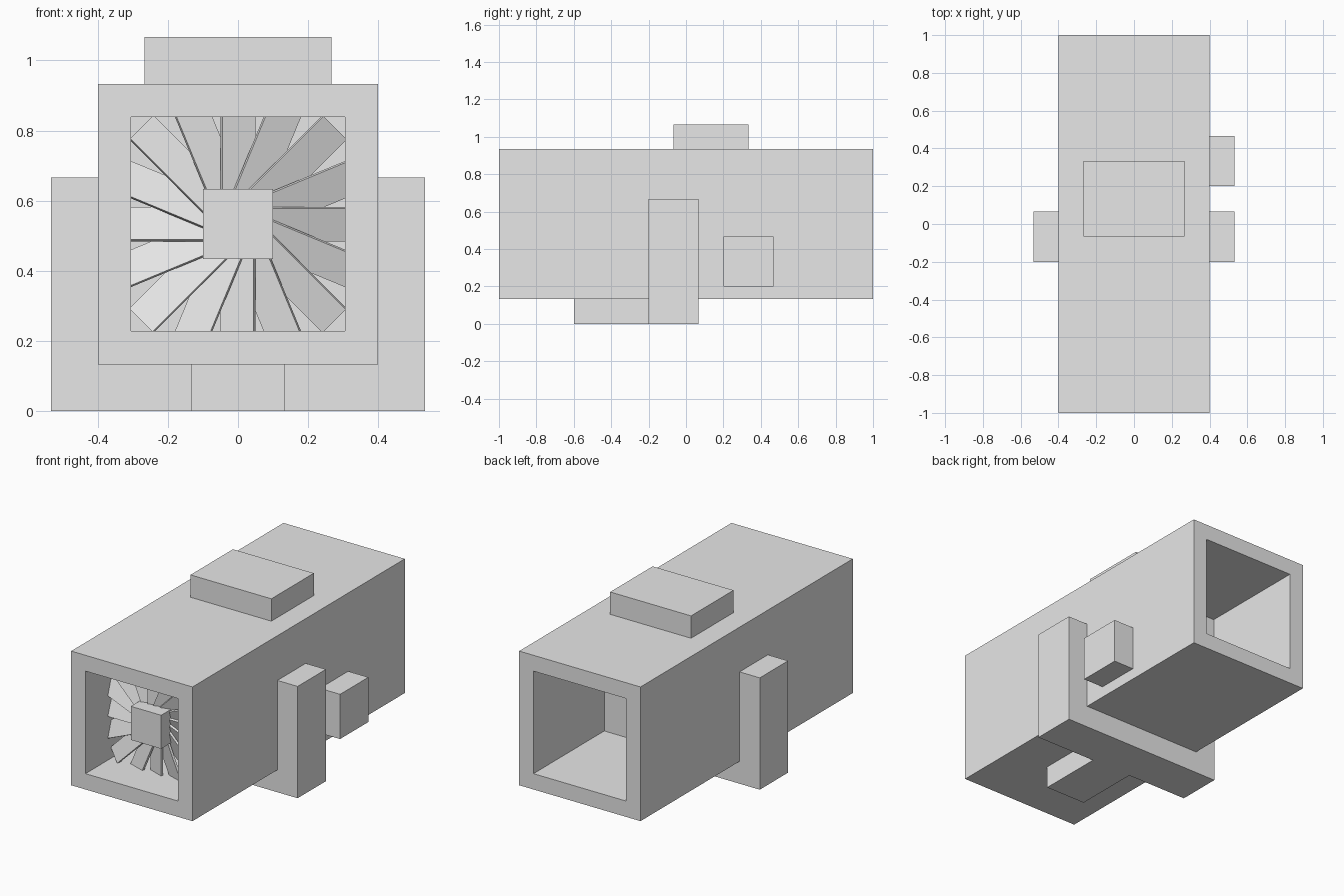
import bpy, bmesh, math
from mathutils import Matrix, Vector

if "Cube" in bpy.data.objects:
    bpy.data.objects.remove(bpy.data.objects["Cube"], do_unlink=True)

grey = bpy.data.materials.new("light_grey")
grey.use_nodes = True
grey.diffuse_color = (0.8, 0.8, 0.8, 1)
grey.node_tree.nodes["Principled BSDF"].inputs["Base Color"].default_value = (0.8, 0.8, 0.8, 1)

U = 1 / 15  # design unit: the body is 30 units long


def finish(name, bm):
    bmesh.ops.recalc_face_normals(bm, faces=bm.faces)
    mesh = bpy.data.meshes.new(name)
    bm.to_mesh(mesh)
    bm.free()
    mesh.materials.append(grey)
    obj = bpy.data.objects.new(name, mesh)
    bpy.context.collection.objects.link(obj)
    return obj


def add_box(bm, lo, hi, turn=Matrix()):
    lo, hi = Vector(lo), Vector(hi)
    place = Matrix.Translation((lo + hi) / 2) @ Matrix.Diagonal((*(hi - lo), 1))
    return bmesh.ops.create_cube(bm, size=1, matrix=turn @ place)


def box(name, lo, hi):
    bm = bmesh.new()
    add_box(bm, Vector(lo) * U, Vector(hi) * U)
    return finish(name, bm)


# Body with a square recess in each end
bm = bmesh.new()
add_box(bm, Vector((-6, -15, 2)) * U, Vector((6, 15, 14)) * U)
bm.normal_update()
for end in [f for f in bm.faces if abs(f.normal.y) > 0.9]:
    inward = -end.normal.copy()
    bmesh.ops.inset_region(bm, faces=[end], thickness=2 * U)
    out = bmesh.ops.extrude_discrete_faces(bm, faces=[end])
    bmesh.ops.translate(bm, verts=out["faces"][0].verts, vec=inward * 10 * U)
finish("body", bm)

# Blocks on the outside
box("top_block", (-4, -1, 14), (4, 5, 16))
box("left_side_block", (6, 3, 3), (8, 7, 7))
box("bottom_block", (-2, -9, 0), (2, -3, 2))

# U-shaped strap under the body and up both sides
profile = [(8, 0), (8, 10), (6, 10), (6, 2)]
outline = profile + [(-x, z) for x, z in reversed(profile)]
bm = bmesh.new()
face = bm.faces.new([bm.verts.new((x * U, -3 * U, z * U)) for x, z in outline])
out = bmesh.ops.extrude_face_region(bm, geom=[face])
moved = [v for v in out["geom"] if isinstance(v, bmesh.types.BMVert)]
bmesh.ops.translate(bm, verts=moved, vec=(0, 4 * U, 0))
finish("strap", bm)

# Fan in the front recess: cube hub and pitched blades
centre = Vector((0, -11.5, 8)) * U
bm = bmesh.new()
bmesh.ops.create_cube(bm, size=0.2, matrix=Matrix.Translation(centre))
finish("fan_hub", bm)

bm = bmesh.new()
pitch = Matrix.Rotation(math.radians(20), 4, 'X')
for i in range(16):
    spin = Matrix.Rotation(math.tau * i / 16, 4, 'Y')
    add_box(bm, (0.05, -U / 10, -0.05), (0.39, U / 10, 0.05),
            Matrix.Translation(centre) @ spin @ pitch)
finish("fan_blades", bm)
